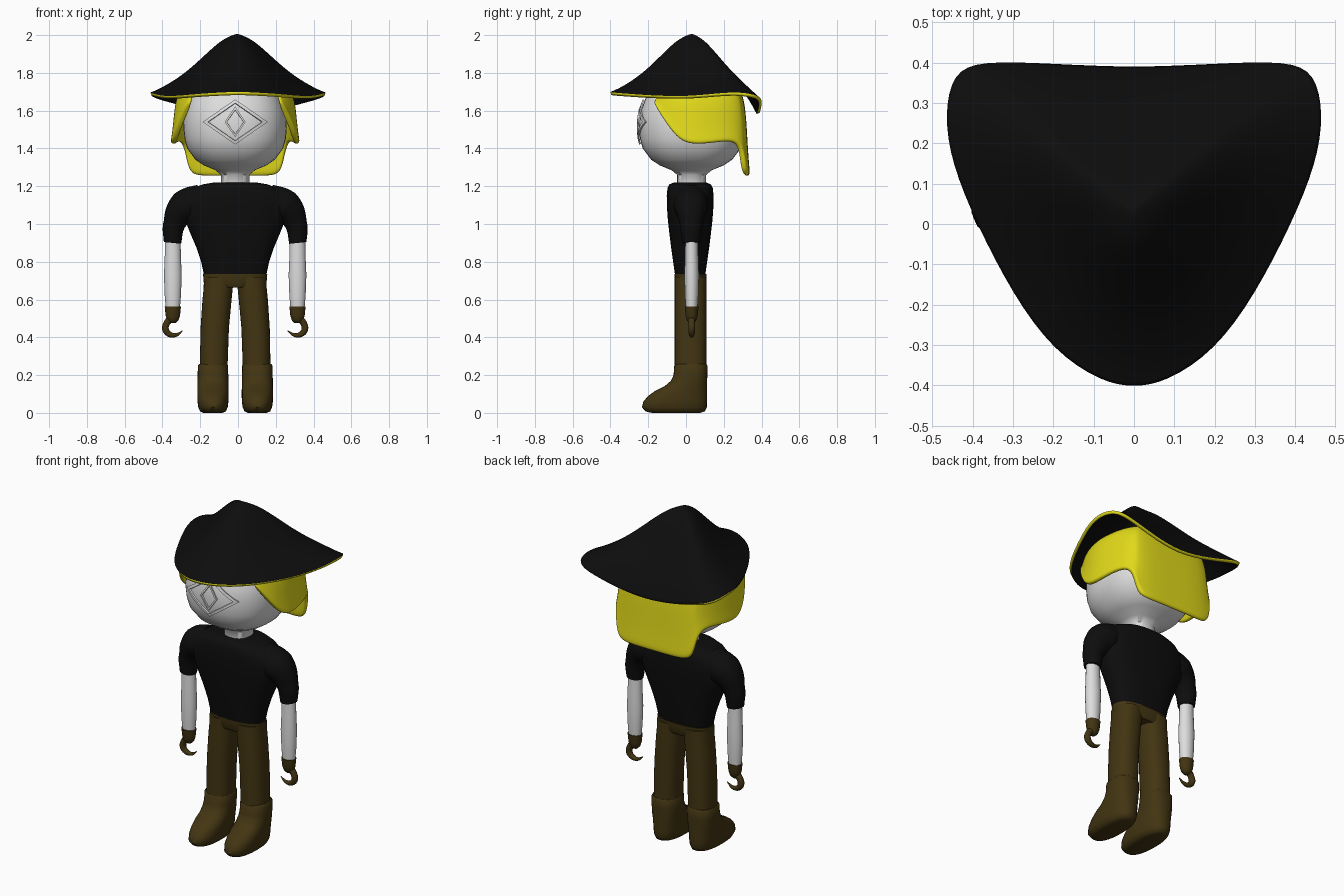
import bpy
import bmesh
from math import sin, cos, pi

cube = bpy.data.objects.get("Cube")
if cube:
    bpy.data.objects.remove(cube, do_unlink=True)

CX = -0.015  # body centre line


def material(name, rgb):
    m = bpy.data.materials.new(name)
    m.use_nodes = True
    m.diffuse_color = (*rgb, 1)
    m.node_tree.nodes["Principled BSDF"].inputs["Base Color"].default_value = (*rgb, 1)
    return m


BLACK = material("black cloth", (0.004, 0.004, 0.004))
YELLOW = material("yellow", (0.76, 0.70, 0.01))
WHITE = material("pale skin", (0.72, 0.72, 0.72))
BROWN = material("dark brown", (0.055, 0.035, 0.006))


def smooth(ob, angle=0.9):
    bpy.ops.object.select_all(action='DESELECT')
    ob.select_set(True)
    bpy.context.view_layer.objects.active = ob
    bpy.ops.object.shade_smooth_by_angle(angle=angle)


def add_mesh(name, verts, faces, *mats):
    me = bpy.data.meshes.new(name)
    me.from_pydata(verts, [], faces)
    bm = bmesh.new()
    bm.from_mesh(me)
    bmesh.ops.recalc_face_normals(bm, faces=bm.faces)
    bm.to_mesh(me)
    bm.free()
    ob = bpy.data.objects.new(name, me)
    bpy.context.collection.objects.link(ob)
    for m in mats:
        me.materials.append(m)
    return ob


def strip_faces(rows, n, closed):
    last = n if closed else n - 1
    return [(r * n + i, r * n + (i + 1) % n, (r + 1) * n + (i + 1) % n, (r + 1) * n + i)
            for r in range(rows - 1) for i in range(last)]


def spow(v, p):
    return abs(v) ** (2 / p) * (1 if v >= 0 else -1)


def loft(name, rings, mat, power=2.3, n=32):
    """Stack of rounded sections: (z, centre x, centre y, half x, half y)."""
    verts = [(CX + cx + hx * spow(cos(2 * pi * i / n), power),
              cy + hy * spow(sin(2 * pi * i / n), power), z)
             for z, cx, cy, hx, hy in rings for i in range(n)]
    faces = strip_faces(len(rings), n, True)
    faces += [tuple(range(n)), tuple(range(len(verts) - n, len(verts)))]
    ob = add_mesh(name, verts, faces, mat)
    smooth(ob)
    return ob


def tube(name, pts, mat):
    """Round sweep through (x, y, z, radius)."""
    cu = bpy.data.curves.new(name, 'CURVE')
    cu.dimensions = '3D'
    cu.bevel_depth = 1
    cu.bevel_resolution = 5
    cu.use_fill_caps = True
    sp = cu.splines.new('BEZIER')
    sp.bezier_points.add(len(pts) - 1)
    for bp, (x, y, z, r) in zip(sp.bezier_points, pts):
        bp.co = (CX + x, y, z)
        bp.radius = r
        bp.handle_left_type = bp.handle_right_type = 'AUTO'
    ob = bpy.data.objects.new(name, cu)
    bpy.context.collection.objects.link(ob)
    cu.materials.append(mat)


def mirrored(half):
    return half + [(-p[0], *p[1:]) for p in half[-2:0:-1]]


# Head and neck
head = [(1.20, .075), (1.26, .075), (1.285, .105), (1.31, .165), (1.34, .21), (1.4, .254),
        (1.45, .268), (1.5, .273), (1.55, .272), (1.6, .264), (1.67, .238), (1.73, .185),
        (1.77, .115), (1.785, .03)]
loft("head", [(z, 0, .03, h, h * 1.02) for z, h in head], WHITE, 2.35, 40)


def face_y(x, z):
    for (z0, h0), (z1, h1) in zip(head, head[1:]):
        if z0 <= z <= z1:
            h = h0 + (h1 - h0) * (z - z0) / (z1 - z0)
    return .03 - 1.02 * h * (1 - abs(x / h) ** 2.35) ** (1 / 2.35)


# Raised diamond outlines on the face
def diamond(name, hw, hh, inner):
    corners = [(hw, 0), (0, hh), (-hw, 0), (0, -hh), (hw, 0)]
    ring = [(a[0] + (b[0] - a[0]) * k / 8, a[1] + (b[1] - a[1]) * k / 8)
            for a, b in zip(corners, corners[1:]) for k in range(8)]
    verts = [(CX + x * s, face_y(x * s, 1.54 + z * s) - .008, 1.54 + z * s)
             for s in (1, inner) for x, z in ring]
    ob = add_mesh(name, verts, strip_faces(2, len(ring), True), WHITE)
    sol = ob.modifiers.new("thickness", 'SOLIDIFY')
    sol.thickness = .009
    sol.offset = 0


diamond("face_diamond_outer", .17, .118, .84)
diamond("face_diamond_inner", .055, .08, .8)

# Hair: band round the sides and back with a longer flap behind (x, y, bottom z)
half = [(0, .322, 1.255), (.12, .322, 1.255), (.2, .315, 1.257), (.235, .305, 1.285),
        (.25, .295, 1.38), (.275, .26, 1.44), (.305, .19, 1.44), (.322, .1, 1.427),
        (.325, .03, 1.425), (.315, -.03, 1.445), (.295, -.09, 1.52), (.24, -.165, 1.65)]
band = [(-x, y, z) for x, y, z in half[:0:-1]] + half
rows = [(None, .72, 1.755), (0, .9, 1.715), (.2, .97, 0), (.45, 1.0, 0), (.7, 1.02, 0),
        (.9, 1.045, 0), (1, 1.06, 0)]
verts = [(CX + x * s, .03 + (y - .03) * s, ztop or 1.715 + (zb - 1.715) * v)
         for v, s, ztop in rows for x, y, zb in band]
hair = add_mesh("hair", verts, strip_faces(len(rows), len(band), False), YELLOW)
sol = hair.modifiers.new("thickness", 'SOLIDIFY')
sol.thickness = .03
sol.offset = -1
sub = hair.modifiers.new("rounding", 'SUBSURF')
sub.levels = sub.render_levels = 2
smooth(hair, 1.2)

# Hat: peaked, three-cornered brim with drooping back and a yellow edge
brim = mirrored([(0, -.405, 1.70), (.08, -.392, 1.697), (.2, -.315, 1.69), (.3, -.175, 1.68),
                 (.39, .0, 1.675), (.452, .15, 1.69), (.47, .27, 1.70), (.45, .375, 1.685),
                 (.38, .405, 1.66), (.2, .397, 1.61), (0, .387, 1.58)])
profile = [(.1, .03), (.2, .11), (.35, .31), (.5, .52), (.65, .70), (.8, .845), (.92, .945), (1, 1)]
APEX = (-.005, .03, 2.01)
n = len(brim)
verts = [(APEX[0] + (x - APEX[0]) * t, APEX[1] + (y - APEX[1]) * t,
          2.0 - .31 * f + (zr - 1.69) * t ** 6)
         for t, f in profile for x, y, zr in brim] + [APEX]
faces = strip_faces(len(profile), n, True)
faces += [(i, (i + 1) % n, len(verts) - 1) for i in range(n)]
hat = add_mesh("hat", verts, faces, BLACK, YELLOW)
if sum(p.normal.z for p in hat.data.polygons) < 0:
    hat.data.flip_normals()
sub = hat.modifiers.new("rounding", 'SUBSURF')
sub.levels = sub.render_levels = 2
sol = hat.modifiers.new("thickness", 'SOLIDIFY')
sol.thickness = .018
sol.offset = -1
sol.material_offset_rim = 1
smooth(hat)

# Shirt body
loft("shirt", [(z, 0, .022, hx, hy) for z, hx, hy in [
    (.73, .165, .08), (.8, .18, .09), (.87, .203, .1), (.95, .237, .11), (1.02, .265, .118),
    (1.09, .285, .123), (1.15, .272, .124), (1.19, .225, .12), (1.21, .17, .11),
    (1.22, .11, .085)]], BLACK, 2.6)

# Trousers seat
loft("trouser_seat", [(.665, 0, .024, .155, .07), (.685, 0, .024, .166, .082),
                      (.735, 0, .024, .17, .085)], BROWN, 2.5)

for side, s in (("left", 1), ("right", -1)):
    # Sleeve, forearm, cuff and hook
    tube(side + "_sleeve", [(s * .17, .025, 1.125, .09), (s * .265, .026, 1.09, .092),
                            (s * .322, .028, 1.0, .06), (s * .332, .028, .9, .047)], BLACK)
    loft(side + "_forearm", [(z, s * .33, .03, hx, hx * .82) for z, hx in [
        (.55, .037), (.62, .043), (.73, .047), (.82, .043), (.91, .041)]], WHITE, 2, 20)
    loft(side + "_cuff", [(z, s * .33, .03, h, h * .85) for z, h in [
        (.475, .015), (.49, .03), (.515, .038), (.562, .043)]], BROWN, 2, 20)
    tube(side + "_hook", [(s * .335, .03, .505, .02), (s * .362, .03, .475, .018),
                          (s * .368, .03, .44, .018), (s * .345, .03, .415, .015),
                          (s * .312, .03, .413, .01), (s * .278, .03, .435, .002)], BROWN)
    # Trouser leg
    loft(side + "_trouser_leg", [(z, s * cx, .024, hx, .084) for z, cx, hx in [
        (.2, .115, .073), (.45, .108, .075), (.6, .096, .077), (.66, .09, .077),
        (.72, .085, .08)]], BROWN)
    # Boot: (z, toe y, heel y, half width)
    loft(side + "_boot", [(z, s * .1175, (a + b) / 2, hx, (b - a) / 2) for z, a, b, hx in [
        (0, -.18, .075, .05), (.008, -.215, .1, .068), (.03, -.233, .11, .078),
        (.06, -.226, .112, .082), (.09, -.2, .112, .083), (.115, -.165, .112, .083),
        (.14, -.115, .112, .082), (.17, -.08, .112, .082), (.2, -.066, .113, .081),
        (.25, -.062, .114, .08), (.258, -.055, .108, .074)]], BROWN, 2.4)
